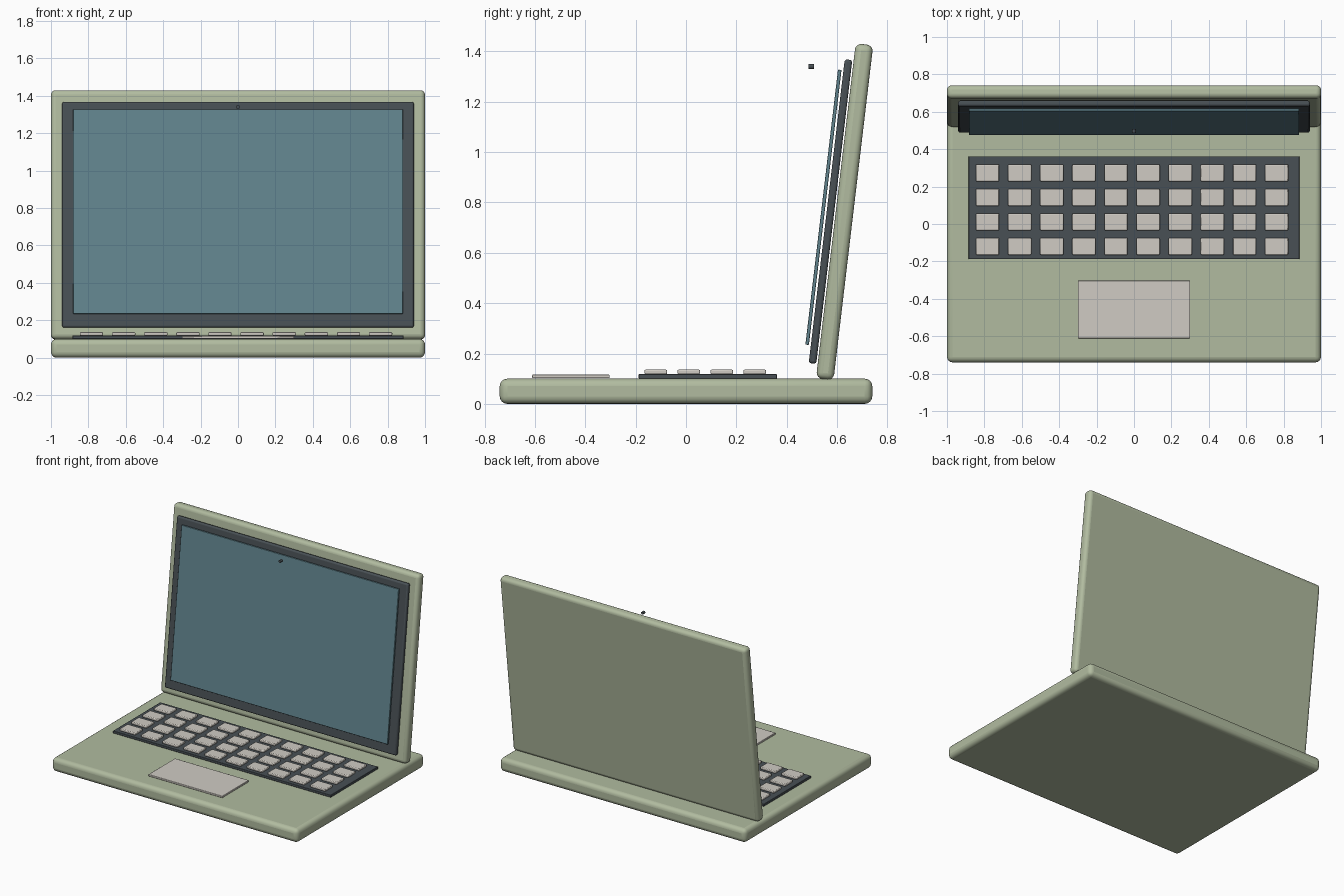
import bpy
import math

if "Cube" in bpy.data.objects:
    bpy.data.objects.remove(bpy.data.objects["Cube"])

TILT = -0.118  # lid leans back


def material(name, rgb):
    m = bpy.data.materials.new(name)
    m.diffuse_color = (*rgb, 1.0)
    m.use_nodes = True
    m.node_tree.nodes["Principled BSDF"].inputs["Base Color"].default_value = m.diffuse_color
    return m


SAGE = material("sage_shell", (0.44, 0.50, 0.35))
DARK = material("dark_frame", (0.065, 0.08, 0.09))
GLASS = material("screen_glass", (0.12, 0.23, 0.27))
PALE = material("pale_keys", (0.63, 0.60, 0.55))


def finish(obj, name, mat, bevel=0.0, segments=3):
    obj.name = name
    obj.data.materials.append(mat)
    if bevel:
        mod = obj.modifiers.new("rounded_edges", "BEVEL")
        mod.width = bevel
        mod.segments = segments
        bpy.ops.object.shade_smooth_by_angle(angle=math.radians(35))
    return obj


def box(name, loc, size, mat, bevel=0.0, segments=3, tilt=0.0):
    bpy.ops.mesh.primitive_cube_add(size=1, location=loc)
    obj = bpy.context.object
    obj.scale = size
    bpy.ops.object.transform_apply(location=False, rotation=False, scale=True)
    obj.rotation_euler.x = tilt
    return finish(obj, name, mat, bevel, segments)


# Lower body
box("base", (0, 0, 0.05), (2, 1.48, 0.1), SAGE, 0.03, 4)

# Lid with its layered frame and display
box("lid", (0, 0.63, 0.763), (2, 0.07, 1.34), SAGE, 0.025, 4, TILT)
box("screen_frame", (0, 0.574, 0.764), (1.88, 0.03, 1.215), DARK, 0.01, 3, TILT)
box("screen", (0, 0.546, 0.781), (1.765, 0.014, 1.10), GLASS, 0.003, 2, TILT)

# Camera dot in front of the frame
bpy.ops.mesh.primitive_cylinder_add(vertices=16, radius=0.01, depth=0.022,
                                    location=(0, 0.497, 1.34),
                                    rotation=(math.pi / 2, 0, 0))
finish(bpy.context.object, "camera", DARK)
bpy.ops.object.shade_smooth_by_angle(angle=math.radians(35))

# Keyboard tray and keys
box("keyboard_tray", (0, 0.087, 0.109), (1.77, 0.55, 0.018), DARK, 0.003, 2)
for row in range(4):
    for col in range(10):
        box(f"key_{row + 1}_{col + 1}",
            (-0.783 + col * 0.1717, -0.12 + row * 0.131, 0.127),
            (0.125, 0.09, 0.018), PALE, 0.005, 2)

# Trackpad
box("trackpad", (0, -0.457, 0.109), (0.6, 0.308, 0.014), PALE, 0.003, 2)
